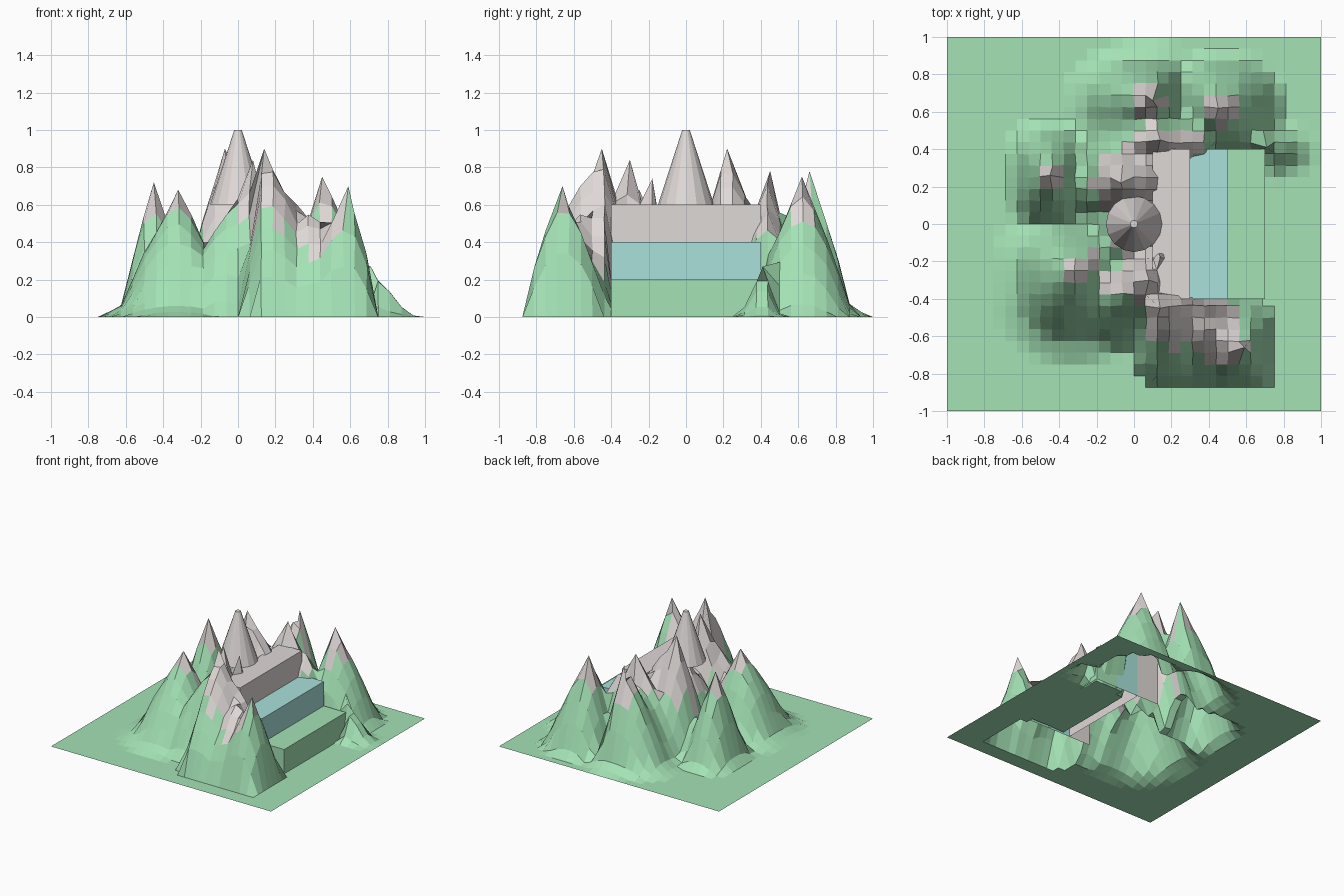
import bpy, bmesh, math, random

if "Cube" in bpy.data.objects:
    bpy.data.objects.remove(bpy.data.objects["Cube"])

random.seed(4)


def material(name, rgb):
    m = bpy.data.materials.new(name)
    m.diffuse_color = (*rgb, 1)
    m.use_nodes = True
    m.node_tree.nodes["Principled BSDF"].inputs["Base Color"].default_value = m.diffuse_color
    return m


GREEN = material("grass green", (0.37, 0.76, 0.46))
GRAY = material("rock gray", (0.74, 0.695, 0.68))
TEAL = material("water teal", (0.40, 0.75, 0.71))


def finish(name, bm, *mats):
    me = bpy.data.meshes.new(name)
    bm.to_mesh(me)
    bm.free()
    ob = bpy.data.objects.new(name, me)
    bpy.context.collection.objects.link(ob)
    for m in mats:
        me.materials.append(m)
    return ob


# Mountains: peak x, y, z, base extents x0, x1, y0, y1, foothill width
PEAKS = [
    (-.32, -.25, .68, -.625, -.05, -.62, 0, .12),
    (-.45, .26, .72, -.625, -.25, 0, .5, .06),
    (.59, -.66, .70, .30, .75, -.875, -.42, 0),
    (.14, -.45, .90, .02, .5, -.875, -.25, 0),
    (.08, -.30, .84, -.2, .25, -.62, -.1, .05),
    (.14, -.18, .74, 0, .25, -.3, -.08, 0),
    (-.07, .22, .90, -.3, .42, 0, .5, .05),
    (.14, .45, .78, -.25, .5, .2, .6, .05),
    (.10, .66, .78, -.25, .25, .40, .875, .1),
    (.45, .62, .75, .25, .75, .36, .875, .04),
    (.71, .41, .27, .45, .9, .3, .5, .06),
]
# Lower ridges that join the mountains
RIDGES = [
    (.32, -.45, .64, .1, .62, -.875, -.3, 0),
    (.40, -.57, .58, .1, .68, -.875, -.36, 0),
    (-.06, -.38, .57, -.32, .1, -.64, -.1, 0),
    (.32, .44, .58, .05, .55, .2, .65, 0),
    (0, 0, .62, -.25, .4, -.35, .35, .05),
]
# Slope profile: relative distance and relative height
PROFILE = [(0, 1), (.3, .75), (.55, .54), (.8, .30), (1, .09)]


def interpolate(t, pts):
    for (a, ha), (b, hb) in zip(pts, pts[1:]):
        if t < b:
            return ha + (hb - ha) * (t - a) / (b - a)
    return 0


def height(x, y):
    best = 0
    for px, py, pz, x0, x1, y0, y1, foot in PEAKS + RIDGES:
        rx = x1 - px if x > px else px - x0
        ry = y1 - py if y > py else py - y0
        d = (abs((x - px) / rx) ** 2.4 + abs((y - py) / ry) ** 2.4) ** (1 / 2.4)
        h = pz * interpolate(d, PROFILE)
        if d >= 1 and foot:
            out = math.hypot(x - px, y - py) * (1 - 1 / d)
            h = max(0, .09 * pz * (1 - out / foot))
        best = max(best, h)
    return best


# Terrain: one open grid sheet with raised peaks
N = 32
bm = bmesh.new()
bmesh.ops.create_grid(bm, x_segments=N, y_segments=N, size=1)
for v in bm.verts:
    x, y = v.co.x, v.co.y
    h = height(x, y)
    if max(abs(x), abs(y)) > .99:
        h = 0
    if h > .1:
        h *= random.uniform(.98, 1.02)
        v.co.x += random.uniform(-.004, .004)
        v.co.y += random.uniform(-.004, .004)
    # the sheet dives under the upper step and stays flat below the others
    rim = .13 + .4 * max(0, abs(y) - .05)
    shoulder = y > .36 and x < .4
    if rim < x < .72 and abs(y) < .38 and not shoulder:
        h = min(h, .6 * max(0, 1 - (x - rim) / (.36 - rim)))
    v.co.z = h
for p in PEAKS:
    tip = min(bm.verts, key=lambda v: (v.co.x - p[0]) ** 2 + (v.co.y - p[1]) ** 2)
    tip.co = p[:3]


def rock_line(x, y):
    """Lowest height of bare rock."""
    if y < -.38 and x > .05:
        line = interpolate(x, [(.05, .36), (.17, .62), (.42, .28), (.6, .54), (1.1, .54)])
        if .2 < x < .55:
            line = min(line, .2 + 1.2 * (-.42 - y))
        return line
    if y < -.36 and x <= .05:
        return .56
    if .25 < x < .6 and .35 < y < .62:
        return .43 + .5 * (y - .4)
    return .38 if math.hypot(x - .2, y) < .5 else .53


for f in bm.faces:
    c = f.calc_center_median()
    f.material_index = 1 if c.z > rock_line(c.x, c.y) else 0
finish("terrain", bm, GREEN, GRAY)


# Steps: blocks without base or back
def step(name, x0, x1, top, mat):
    bm = bmesh.new()
    bmesh.ops.create_cube(bm, size=1)
    for v in bm.verts:
        v.co = (x1 if v.co.x > 0 else x0, .8 * v.co.y, top if v.co.z > 0 else 0)
    hidden = [f for f in bm.faces if f.calc_center_median().z < .001
              or f.calc_center_median().x < x0 + .001]
    bmesh.ops.delete(bm, geom=hidden, context='FACES_ONLY')
    finish(name, bm, mat)


step("upper_step", .1, .3, .6, GRAY)
step("middle_step", .3, .5, .4, TEAL)
step("lower_step", .5, .7, .2, GREEN)

# Summit cone
bm = bmesh.new()
bmesh.ops.create_cone(bm, cap_ends=True, segments=16, radius1=.15, radius2=.02, depth=.4)
bmesh.ops.translate(bm, verts=bm.verts, vec=(0, 0, .8))
finish("summit_cone", bm, GRAY)
